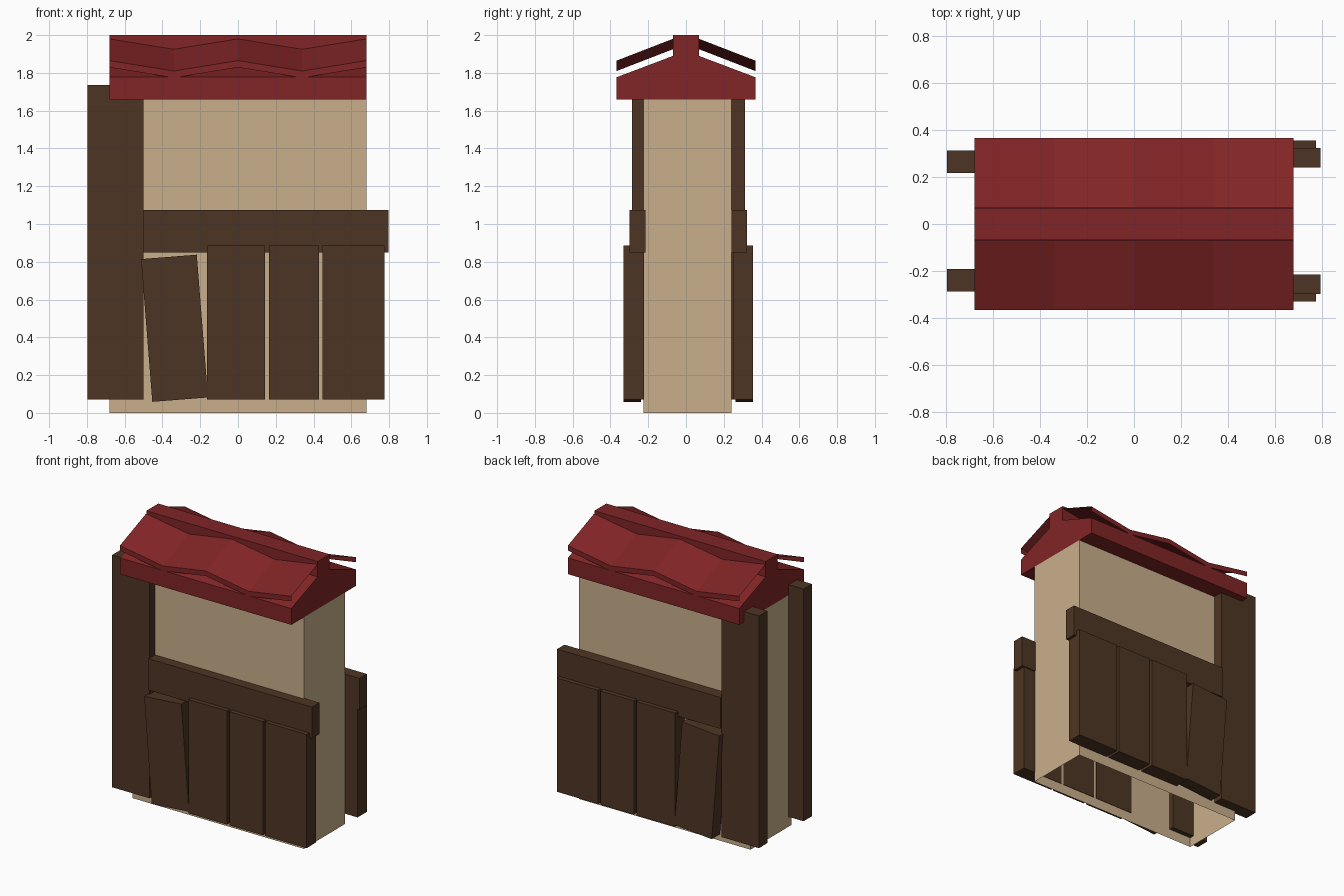
import bpy, math
from mathutils import Matrix, Vector

if "Cube" in bpy.data.objects:
    bpy.data.objects.remove(bpy.data.objects["Cube"])


def material(name, rgb):
    m = bpy.data.materials.new(name)
    m.diffuse_color = (*rgb, 1)
    m.use_nodes = True
    m.node_tree.nodes["Principled BSDF"].inputs["Base Color"].default_value = m.diffuse_color
    return m


PLASTER = material("beige plaster", (0.59, 0.43, 0.26))
WOOD = material("dark brown wood", (0.076, 0.036, 0.017))
RED = material("red roof", (0.22, 0.018, 0.019))


def mesh_object(name, verts, faces, mat):
    me = bpy.data.meshes.new(name)
    me.from_pydata(verts, [], faces)
    me.materials.append(mat)
    ob = bpy.data.objects.new(name, me)
    bpy.context.collection.objects.link(ob)
    return ob


def box(name, x, y, z, mat, tilt=0, open_ends=False):
    """Box from (min, max) ranges, optionally tilted about the y axis."""
    centre = Vector((sum(x) / 2, sum(y) / 2, sum(z) / 2))
    rot = Matrix.Rotation(tilt, 3, 'Y')
    verts = [centre + rot @ (Vector((a, b, c)) - centre)
             for c in z for a, b in ((x[0], y[0]), (x[1], y[0]), (x[1], y[1]), (x[0], y[1]))]
    faces = [(i, (i + 1) % 4, (i + 1) % 4 + 4, i + 4) for i in range(4)]
    if not open_ends:
        faces += [(3, 2, 1, 0), (4, 5, 6, 7)]
    return mesh_object(name, verts, faces, mat)


# Wall core: a hollow shell, open underneath
box("wall_core", (-0.68, 0.68), (-0.225, 0.241), (0, 1.66), PLASTER, open_ends=True)

# Roof body: gabled profile with a raised ridge, extruded along x
half = [(0.367, 1.66), (0.367, 1.777), (0.068, 1.89), (0.068, 2.0)]
profile = half + [(-y, z) for y, z in reversed(half)]
n = len(profile)
verts = [(x, y, z) for x in (-0.68, 0.68) for y, z in profile]
faces = [(i, i + n, (i + 1) % n + n, (i + 1) % n) for i in range(n)]
faces += [tuple(range(n)), tuple(reversed(range(n, 2 * n)))]
roof = mesh_object("roof_body", verts, [tuple(reversed(f)) for f in faces], RED)

WOOD_CENTRE = 0.013   # the timber is mirrored about this y
for side, label in ((-1, "front"), (1, "back")):
    # Folded roof sheet with a thin lip along the eave
    verts = []
    for i in range(5):
        x, dip = -0.68 + 0.34 * i, 0.055 * (i % 2)
        verts += [(x, side * 0.070, 1.98 - dip),
                  (x, side * 0.367, 1.865 - dip),
                  (x, side * 0.367, 1.829 - dip)]
    faces = []
    for i in range(4):
        for j in range(2):
            a = 3 * i + j
            f = (a, a + 1, a + 4, a + 3)
            faces.append(f if side < 0 else f[::-1])
    mesh_object(label + "_roof_sheet", verts, faces, RED)

    def depth(inner, outer):
        return sorted((WOOD_CENTRE + side * inner, WOOD_CENTRE + side * outer))

    # Tall corner post and horizontal rail
    box(label + "_post", (-0.798, -0.50), depth(0.205, 0.30), (0.07, 1.735), WOOD)
    box(label + "_rail", (-0.50, 0.796), depth(0.228, 0.311), (0.85, 1.075), WOOD)

    # Upright planks
    for k, x in enumerate(((-0.163, 0.143), (0.164, 0.429), (0.447, 0.775))):
        box(f"{label}_plank_{k + 1}", x, depth(0.235, 0.343), (0.07, 0.885), WOOD)

    # Loose leaning plank
    box(label + "_loose_plank", (-0.484, -0.188), depth(0.25, 0.343), (0.069, 0.827),
        WOOD, tilt=math.radians(-4.5))
